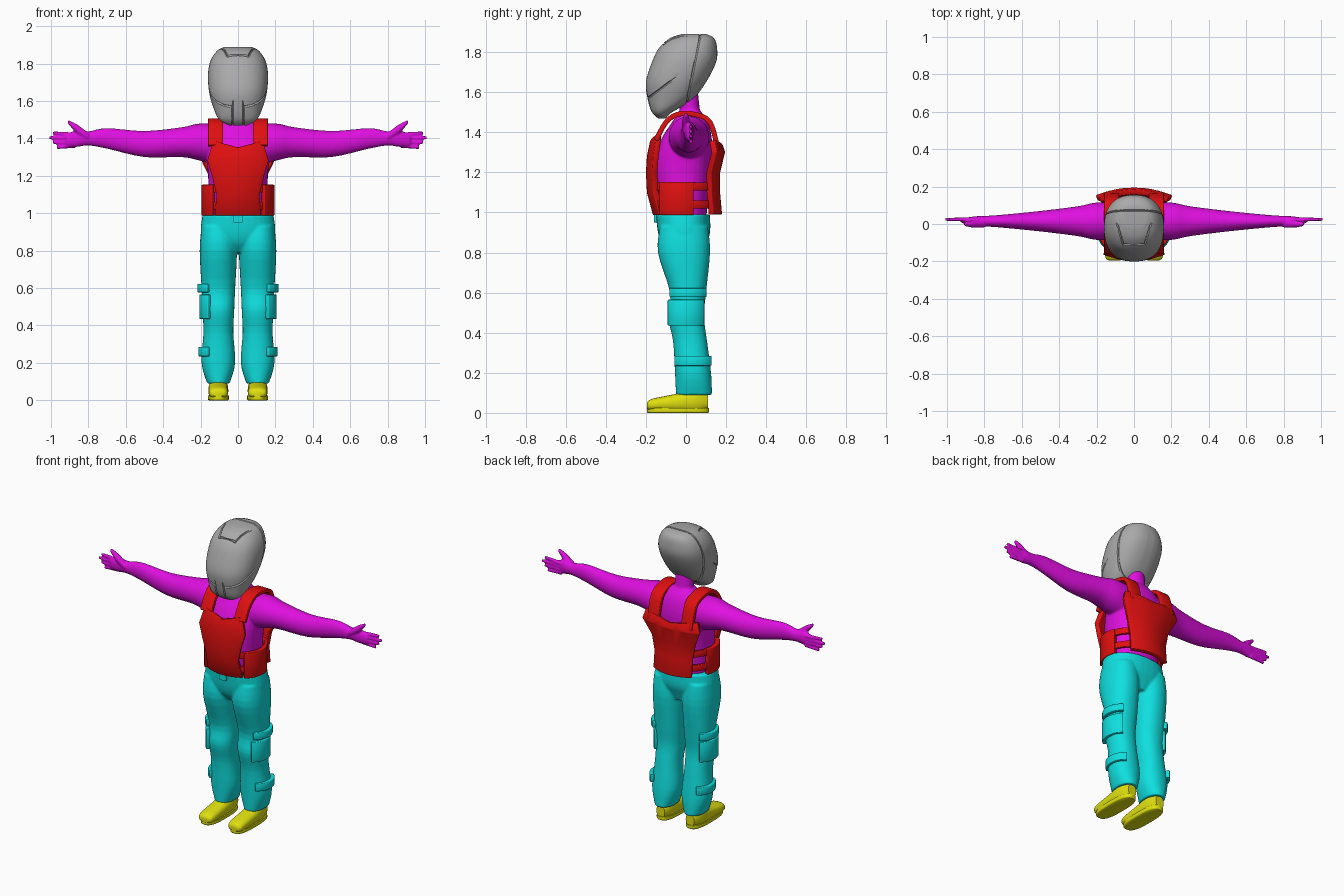
import bpy, bmesh, math
from mathutils import Vector

if "Cube" in bpy.data.objects:
    bpy.data.objects.remove(bpy.data.objects["Cube"])


def material(name, red, green, blue):
    mat = bpy.data.materials.new(name)
    mat.use_nodes = True
    colour = (red, green, blue, 1)
    mat.diffuse_color = colour
    mat.node_tree.nodes["Principled BSDF"].inputs["Base Color"].default_value = colour
    return mat


FULL, NONE, MID = .74, .005, .4
MAGENTA = material("magenta", FULL, NONE, FULL)
RED = material("red", FULL, NONE, NONE)
CYAN = material("cyan", NONE, FULL, FULL)
YELLOW = material("yellow", FULL, FULL, NONE)
GREY = material("grey", MID, MID, MID)
made = []


def spline(points, steps=4):
    """Smooth curve through tuples of equal length."""
    points = [Vector(point) for point in points]
    padded = [points[0], *points, points[-1]]
    curve = []
    for before, start, end, after in zip(padded, padded[1:], padded[2:], padded[3:]):
        for step in range(steps):
            t = step / steps
            leave, arrive = (end - before) / 2, (after - start) / 2
            bend = (end - start) * 3 - leave * 2 - arrive
            twist = leave + arrive - (end - start) * 2
            curve.append(start + leave * t + bend * t ** 2 + twist * t ** 3)
    return curve + [points[-1]]


def skin_rows(bm, rows, closed):
    """Bridge rows of points with quads, capping closed tubes."""
    grid = [[bm.verts.new(point) for point in row] for row in rows]
    count = len(grid[0])
    for row, following in zip(grid, grid[1:]):
        for i in range(count if closed else count - 1):
            j = (i + 1) % count
            bm.faces.new((row[i], row[j], following[j], following[i]))
    if closed:
        bm.faces.new(grid[0])
        bm.faces.new(grid[-1])


def loft(bm, axis, stations, fixed=0, power=2, sides=32):
    """Superelliptic tube; station = (position, centre, first radius, second radius)."""
    def rounded(value):
        return math.copysign(abs(value) ** (2 / power), value)

    rows = []
    for position, centre, first, second in spline(stations):
        row = []
        for k in range(sides):
            angle = math.tau * k / sides
            point = [fixed + first * rounded(math.cos(angle)),
                     centre + second * rounded(math.sin(angle))]
            point.insert("xyz".index(axis), position)
            row.append(point)
        rows.append(row)
    skin_rows(bm, rows, True)


def mirror_geometry(bm):
    """Copy everything built so far to the other side."""
    copy = bmesh.ops.duplicate(bm, geom=bm.verts[:] + bm.edges[:] + bm.faces[:])
    verts = [item for item in copy["geom"] if isinstance(item, bmesh.types.BMVert)]
    bmesh.ops.scale(bm, vec=(-1, 1, 1), verts=verts)


def finish(bm, name, mat, mirror=False, blend=0, thick=0):
    """Turn the bmesh into an object with the modifiers it needs."""
    bmesh.ops.recalc_face_normals(bm, faces=bm.faces)
    mesh = bpy.data.meshes.new(name)
    bm.to_mesh(mesh)
    bm.free()
    mesh.materials.append(mat)
    ob = bpy.data.objects.new(name, mesh)
    bpy.context.collection.objects.link(ob)
    made.append(ob)
    if mirror:
        ob.modifiers.new("mirror", "MIRROR").use_mirror_merge = False
    if thick:
        solid = ob.modifiers.new("thickness", "SOLIDIFY")
        solid.thickness, solid.offset = thick, 0
        bevel = ob.modifiers.new("edges", "BEVEL")
        bevel.width, bevel.segments = .004, 2
    if blend:
        remesh = ob.modifiers.new("blend", "REMESH")
        remesh.mode, remesh.voxel_size, remesh.use_smooth_shade = "VOXEL", blend, True
        relax = ob.modifiers.new("relax", "SMOOTH")
        relax.factor, relax.iterations = .5, 4


def ribbon(name, mat, path, width, thick):
    """Mirrored strap along a path, spread along the width vector."""
    bm = bmesh.new()
    half = Vector(width) / 2
    skin_rows(bm, [[point - half, point + half] for point in spline(path)], False)
    finish(bm, name, mat, mirror=True, thick=thick)


def wrap(name, mat, centre, radii, start, end, height, thick):
    """Band curved round a body part between two angles."""
    angles = [start + (end - start) * i / 6 for i in range(7)]
    path = [(centre[0] + radii[0] * math.cos(a), centre[1] + radii[1] * math.sin(a), centre[2])
            for a in angles]
    ribbon(name, mat, path, (0, 0, height), thick)


def panel(name, rows, bend, lift):
    """Curved plate with raised top corners; row = (z, half width, y)."""
    bm = bmesh.new()
    across = [i / 6 for i in range(-6, 7)]
    grid = [[(u * half, y + bend * u * u, z + (lift * abs(u) if z == rows[-1][0] else 0))
             for u in across] for z, half, y in rows]
    skin_rows(bm, grid, False)
    finish(bm, name, RED, thick=.03)


# Body: arms, hands, torso and neck blended together
bm = bmesh.new()
loft(bm, "x", [(.06, 1.36, .1, .11), (.2, 1.38, .1, .1), (.3, 1.38, .08, .08),
               (.5, 1.37, .055, .07), (.7, 1.4, .035, .055), (.8, 1.4, .028, .038),
               (.86, 1.4, .025, .045), (.92, 1.39, .01, .03)], fixed=.015)
loft(bm, "x", [(.8, 1.41, .02, .02), (.86, 1.45, .02, .025), (.91, 1.49, .01, .01)])
for finger in range(4):
    reach = 1.01 - .02 * abs(finger - 1)
    loft(bm, "x", [(.87, 1.42 - finger * .02, .012, .012),
                   (reach, 1.43 - finger * .026, .009, .009)], fixed=.025, sides=12)
mirror_geometry(bm)
loft(bm, "z", [(.95, -.01, .15, .11), (1.2, -.02, .16, .14), (1.35, 0, .17, .13),
               (1.45, .02, .13, .09), (1.51, .02, .06, .05)], power=2.3)
loft(bm, "z", [(1.4, .03, .06, .05), (1.7, 0, .055, .05)])
finish(bm, "body", MAGENTA, blend=.006)

# Trousers: legs and hips blended together
bm = bmesh.new()
loft(bm, "z", [(.93, -.01, .09, .12), (.8, -.01, .1, .13), (.6, .01, .09, .09),
               (.48, 0, .085, .09), (.36, .02, .08, .085), (.2, .035, .09, .09),
               (.09, .04, .06, .09)], fixed=.105, power=2.2)
mirror_geometry(bm)
loft(bm, "z", [(.79, 0, .12, .08), (.84, -.01, .18, .11), (.9, -.01, .2, .13),
               (.99, -.015, .19, .135)], power=2.3)
finish(bm, "trousers", CYAN, blend=.007)

# Belt buckle
bm = bmesh.new()
loft(bm, "y", [(-.16, .97, .025, .02), (-.13, .97, .025, .02)], power=8)
finish(bm, "buckle", CYAN)

# Cargo pockets round the outside of each leg
for name, y, z, out, height in (("thigh_flap", .01, .6, .1, .045),
                                ("thigh_pocket", 0, .5, .09, .13),
                                ("calf_flap", .035, .26, .095, .05)):
    wrap(name, CYAN, (.105, y, z), (out, .1), -1, 1, height, .024)

# Vest: front and back plates
panel("vest_front", [(.99, .12, -.15), (1.1, .11, -.18), (1.2, .135, -.185),
                     (1.28, .16, -.18), (1.35, .13, -.165)], bend=.03, lift=.035)
panel("vest_back", [(.99, .13, .165), (1.1, .13, .155), (1.2, .15, .155),
                    (1.3, .2, .18), (1.33, .18, .17)], bend=-.04, lift=.03)

# Vest: shoulder straps, side plates and side bands
strap = [(-.15, 1.36), (-.1, 1.45), (-.04, 1.49), (.04, 1.49), (.12, 1.45), (.16, 1.31)]
ribbon("shoulder_strap", RED, [(.12, y, z) for y, z in strap], (.08, 0, 0), .025)
wrap("side_plate", RED, (0, -.02, 1.07), (.182, .16), -.75, .35, .165, .025)
for z in (1.04, 1.13):
    wrap("side_band", RED, (0, -.01, z), (.176, .16), -1.1, 1.1, .04, .018)

# Shoes: upper and sole
bm = bmesh.new()
loft(bm, "y", [(-.195, .035, .03, .015), (-.17, .04, .05, .03), (-.05, .05, .053, .045),
               (.05, .06, .05, .06), (.11, .055, .03, .035)], fixed=.105, power=2.4)
loft(bm, "z", [(0, -.04, .05, .15), (.006, -.04, .056, .155),
               (.025, -.04, .056, .155)], fixed=.105, power=2.8)
mirror_geometry(bm)
finish(bm, "shoes", YELLOW)

# Helmet shell with grooves along its seams
bm = bmesh.new()
loft(bm, "z", [(1.47, -.12, .05, .02), (1.5, -.12, .1, .05), (1.56, -.08, .13, .11),
               (1.65, -.05, .155, .15), (1.75, -.01, .16, .16), (1.82, .01, .145, .145),
               (1.87, .03, .11, .11), (1.89, .04, .07, .06)], power=2.3, sides=48)
middle = Vector((0, -.02, 1.7))


def groove(point, normal, inside):
    """Press a narrow line into the shell where it meets a plane."""
    point, normal = Vector(point), Vector(normal).normalized()
    for shift in (-.005, .005, 0):
        geom = bm.verts[:] + bm.edges[:] + bm.faces[:]
        cut = bmesh.ops.bisect_plane(bm, geom=geom, plane_co=point + normal * shift,
                                     plane_no=normal)
    for item in cut["geom_cut"]:
        if isinstance(item, bmesh.types.BMVert) and inside(item.co):
            item.co += (middle - item.co).normalized() * .007


groove((0, .04, 1.73), (0, 1, -.2), lambda p: True)
groove((0, -.19, 1.57), (0, -.75, 1), lambda p: p.y < -.06 and abs(p.x) > .03)
for side in (1, -1):
    groove((side * .03, 0, 0), (1, 0, 0), lambda p: p.y < -.1 and p.z < 1.59)
    groove((side * .06, -.1, 0), (1, side * -.3, 0), lambda p: p.z > 1.8 and -.11 < p.y < 0)
groove((0, -.11, 0), (0, 1, 0), lambda p: p.z > 1.8 and abs(p.x) < .06)
finish(bm, "helmet", GREY)

# Smooth shading with sharp edges kept
bpy.ops.object.select_all(action="DESELECT")
for ob in made:
    ob.select_set(True)
bpy.context.view_layer.objects.active = made[0]
bpy.ops.object.shade_smooth_by_angle(angle=math.radians(35))
